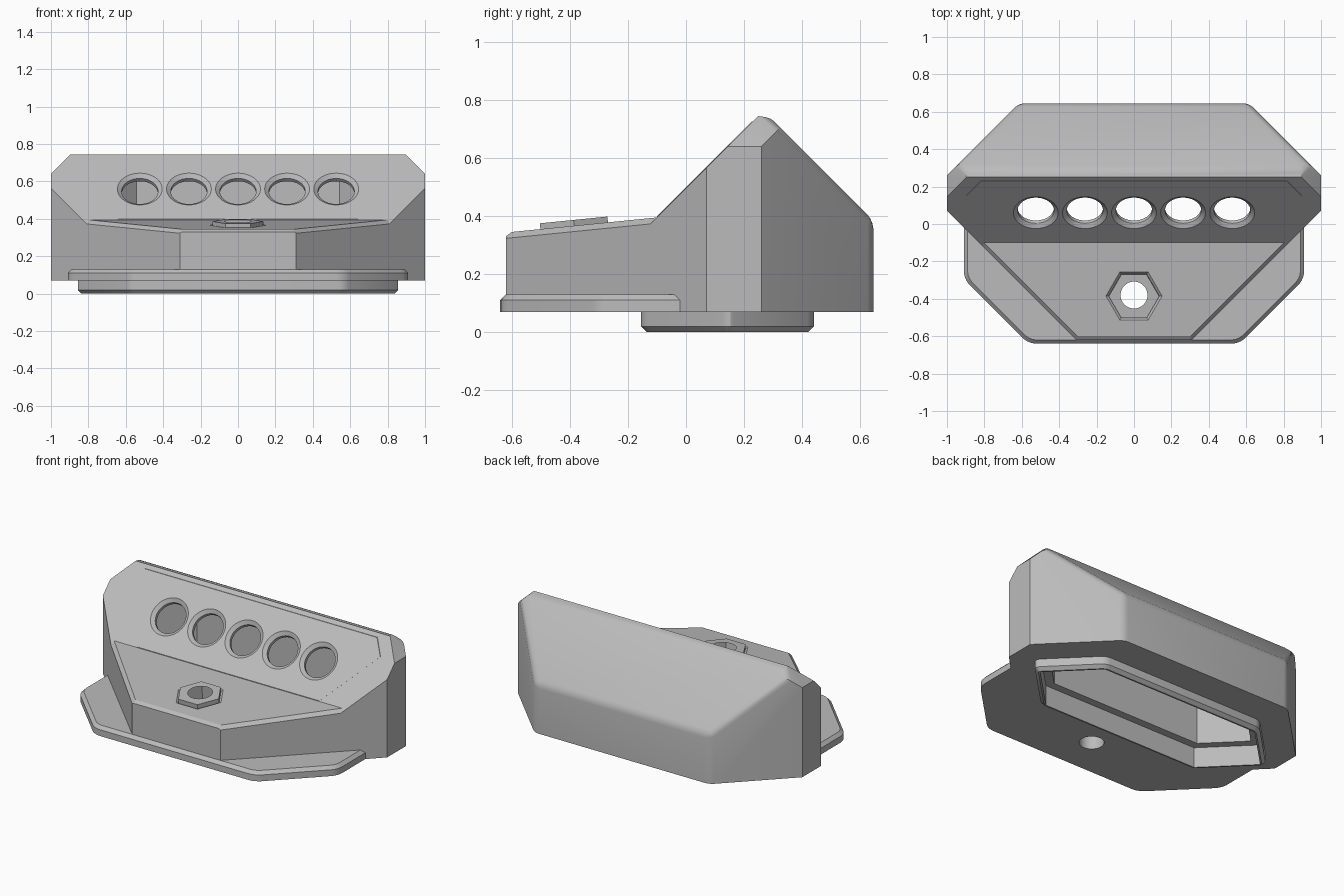
import bpy, bmesh, math
from mathutils import Vector, Matrix

if "Cube" in bpy.data.objects:
    bpy.data.objects.remove(bpy.data.objects["Cube"], do_unlink=True)

grey = bpy.data.materials.new("plain grey")
grey.use_nodes = True
grey.diffuse_color = (0.5, 0.5, 0.5, 1)
grey.node_tree.nodes["Principled BSDF"].inputs["Base Color"].default_value = (0.5, 0.5, 0.5, 1)


def convex(planes):
    """Solid where normal . p <= d for every plane; sideways planes are mirrored."""
    bm = bmesh.new()
    bmesh.ops.create_cube(bm, size=4)
    both = []
    for x, y, z, d in planes:
        both.append((Vector((x, y, z)), d))
        if x:
            both.append((Vector((-x, y, z)), d))
    for n, d in both:
        geom = bm.verts[:] + bm.edges[:] + bm.faces[:]
        bmesh.ops.bisect_plane(bm, geom=geom, dist=1e-6, plane_co=n * (d / n.dot(n)),
                               plane_no=n, clear_outer=True)
        rim = [e for e in bm.edges if e.is_boundary]
        if rim:
            bmesh.ops.holes_fill(bm, edges=rim, sides=0)
    bmesh.ops.recalc_face_normals(bm, faces=bm.faces[:])
    return bm


def bevel(bm, rule, offset, segments):
    edges = [e for e in bm.edges if rule(e.verts[0].co, e.verts[1].co)]
    bmesh.ops.bevel(bm, geom=edges, offset=offset, offset_type='OFFSET', segments=segments,
                    profile=0.5, affect='EDGES', clamp_overlap=True)


def finish(name, bm):
    mesh = bpy.data.meshes.new(name)
    bm.to_mesh(mesh)
    bm.free()
    mesh.materials.append(grey)
    obj = bpy.data.objects.new(name, mesh)
    bpy.context.collection.objects.link(obj)
    return obj


def cones(centres, turn, r1, r2, depth, segments=48):
    bm = bmesh.new()
    for c in centres:
        bmesh.ops.create_cone(bm, cap_ends=True, segments=segments, radius1=r1, radius2=r2,
                              depth=depth, matrix=Matrix.Translation(c) @ turn)
    return bm


def boolean(obj, other, operation):
    mod = obj.modifiers.new("boolean", 'BOOLEAN')
    mod.operation, mod.solver, mod.object = operation, 'EXACT', other
    bpy.context.view_layer.objects.active = obj
    bpy.ops.object.modifier_apply(modifier=mod.name)


def upright(a, b):
    return (a - b).xy.length < 1e-4


def hexagon(inset):
    diag = inset * math.sqrt(2)
    return [(0, -1, 0, 0.155 - inset), (0, 1, 0, 0.44 - inset),
            (1, -1, 0, 0.725 - diag), (1, 1, 0, 1.015 - diag)]


# Wedge-shaped main housing with softened rear edges
tower = convex([(1, 0, 0, 1), (0, 1, 0, 0.645), (1, 1, 0, 1.26), (1, -1, 0, 0.93),
                (0, 0, -1, -0.07), (0, 0, 1, 0.745), (0, -1, 1, 0.495),
                (0, 1, 1, 1.03), (1, 0, 1, 1.64)])
bevel(tower, lambda a, b: min(a.y, b.y) > 0.265 and max(abs(a.x), abs(b.x)) < 0.99
      and max(a.z, b.z) > 0.08, 0.035, 3)
housing = finish("housing", tower)

# Low front deck with chamfered rim
deck = finish("front_deck", convex([
    (0, -1, 0, 0.62), (0, 1, 0, 0.05), (1, -1, 0, 0.93), (0, 0, -1, -0.07),
    (0, -0.1, 1, 0.405), (0, -0.75, 1, 0.795), (0.7, -0.8, 1, 1.036)]))
boolean(housing, deck, 'UNION')
bpy.data.objects.remove(deck, do_unlink=True)

# Mounting flange around the front
bm = convex([(1, 0, 0, 0.91), (0, -1, 0, 0.64), (0, 1, 0, 0), (1, -1, 0, 1.205),
             (0, 0, -1, -0.07), (0, 0, 1, 0.13)])
bevel(bm, lambda a, b: upright(a, b) and a.y < -0.1, 0.04, 3)
bevel(bm, lambda a, b: min(a.z, b.z) > 0.12 and min(a.y, b.y) < -0.01, 0.02, 1)
flange = finish("mounting_flange", bm)

# Six-sided collar underneath
bm = convex(hexagon(0) + [(0, 0, -1, 0), (0, 0, 1, 0.09)])
bevel(bm, upright, 0.03, 3)
bevel(bm, lambda a, b: max(a.z, b.z) < 0.001, 0.02, 1)
collar = finish("bottom_collar", bm)

# Thin panel on the sloped face
panel = finish("face_panel", convex([
    (0, -1, 1, 0.499), (0, 1, -1, -0.485), (0, 0, 1, 0.725), (1, 0, 1, 1.545),
    (1, 0, -1, 0.245), (0, -1, 0, 0.1)]))

# Cutters: stepped cavity, five countersunk ports, nut recess and bolt hole
slope = Matrix.Rotation(math.pi / 4, 4, 'X')
normal = slope @ Vector((0, 0, 1))
ports = [Vector((i * 0.2625, 0.0625, 0.5575)) for i in range(-2, 3)]
tilt = Matrix.Rotation(math.atan(0.1), 4, 'X')
nut_turn = tilt @ Matrix.Rotation(math.pi / 6, 4, 'Z')
nut = Vector((0, -0.385, 0.3665))
up = tilt @ Vector((0, 0, 1))

cutters = [
    convex(hexagon(0.03) + [(0, 0, -1, 0.2), (0, 0, 1, 0.13)]),
    convex(hexagon(0.08) + [(0, 0, -1, -0.1), (0, 0, 1, 0.7),
                            (0, -1, 1, 0.445), (0, 1, 1, 0.96)]),
    cones([p - normal * 0.003 for p in ports], slope, 0.097, 0.127, 0.022),
    cones([p - normal * 0.05 for p in ports], slope, 0.097, 0.097, 0.12),
    cones([nut], nut_turn, 0.135, 0.165, 0.024, 6),
    cones([nut - up * 0.07], nut_turn, 0.135, 0.135, 0.18, 6),
    cones([Vector((0, -0.38, 0.15))], Matrix.Identity(4), 0.072, 0.072, 0.5),
]
parts = [housing, flange, collar, panel]
for bm in cutters:
    cutter = finish("cutter", bm)
    cutter.hide_render = True
    for part in parts:
        boolean(part, cutter, 'DIFFERENCE')
    bpy.data.objects.remove(cutter, do_unlink=True)

# Smooth only the rounded edges
bpy.ops.object.select_all(action='DESELECT')
for part in parts:
    part.select_set(True)
bpy.context.view_layer.objects.active = housing
bpy.ops.object.shade_smooth_by_angle(angle=math.radians(28))
